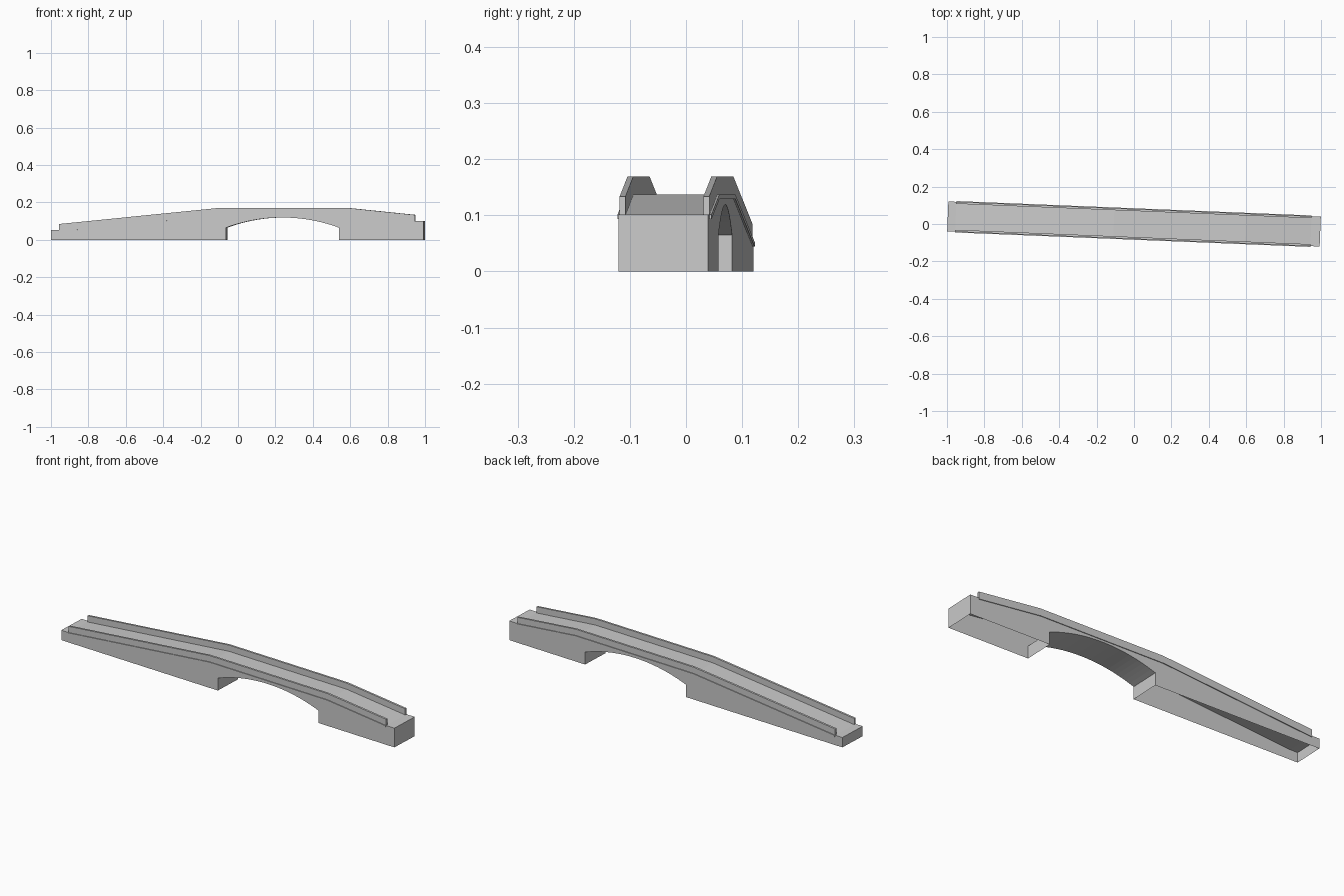
import bpy, bmesh, math
from mathutils import Matrix

if "Cube" in bpy.data.objects:
    bpy.data.objects.remove(bpy.data.objects["Cube"])

HALF_L, HALF_W, YAW = 0.9965, 0.08, -0.0405

stone = bpy.data.materials.new("grey_stone")
stone.diffuse_color = (0.6, 0.6, 0.6, 1)
stone.use_nodes = True
stone.node_tree.nodes["Principled BSDF"].inputs["Base Color"].default_value = stone.diffuse_color

# Deck line of the road between the parapet ends
DECK = [(-0.954, 0.052), (-0.108, 0.137), (0.597, 0.137), (0.947, 0.101)]


def extrude_profile(name, pts, y0, y1, open_bottom=False):
    """Extrude a counterclockwise x-z profile from y0 to y1."""
    bm = bmesh.new()
    front = [bm.verts.new((x, y0, z)) for x, z in pts]
    back = [bm.verts.new((x, y1, z)) for x, z in pts]
    bm.faces.new(front)
    bm.faces.new(back[::-1])
    for i in range(len(pts)):
        j = (i + 1) % len(pts)
        if open_bottom and pts[i][1] == 0 and pts[j][1] == 0:
            continue
        bm.faces.new((front[i], back[i], back[j], front[j]))
    bm.transform(Matrix.Rotation(YAW, 4, 'Z'))
    mesh = bpy.data.meshes.new(name)
    bm.to_mesh(mesh)
    bm.free()
    mesh.materials.append(stone)
    obj = bpy.data.objects.new(name, mesh)
    bpy.context.collection.objects.link(obj)


def band(low, high):
    """Strip profile following the deck line."""
    return [(x, z + low) for x, z in DECK] + [(x, z + high) for x, z in reversed(DECK)]


# Segmental arch opening
A0, A1, SPRING, RISE, SEG = -0.06, 0.543, 0.065, 0.054, 24
half = (A1 - A0) / 2
radius = (half * half + RISE * RISE) / (2 * RISE)
sweep = math.asin(half / radius)
arch = []
for i in range(SEG + 1):
    a = -sweep + 2 * sweep * i / SEG
    arch.append(((A0 + A1) / 2 + radius * math.sin(a),
                 SPRING + RISE - radius + radius * math.cos(a)))

# Hollow bridge body with abutments, arch and road deck
body = ([(-HALF_L, 0), (A0, 0)] + arch + [(A1, 0), (HALF_L, 0), (HALF_L, 0.101)]
        + DECK[::-1] + [(-HALF_L, 0.052)])
extrude_profile("bridge_body", body, -HALF_W, HALF_W, open_bottom=True)

# Parapet walls and thin ledges below them, on both sides
for side, s in (("front", -1), ("back", 1)):
    for part, low, high, a, b in (("parapet", 0, 0.0325, 0.0695, HALF_W),
                                  ("ledge", -0.008, 0, HALF_W, 0.084)):
        y0, y1 = sorted((s * a, s * b))
        extrude_profile(f"{side}_{part}", band(low, high), y0, y1)
